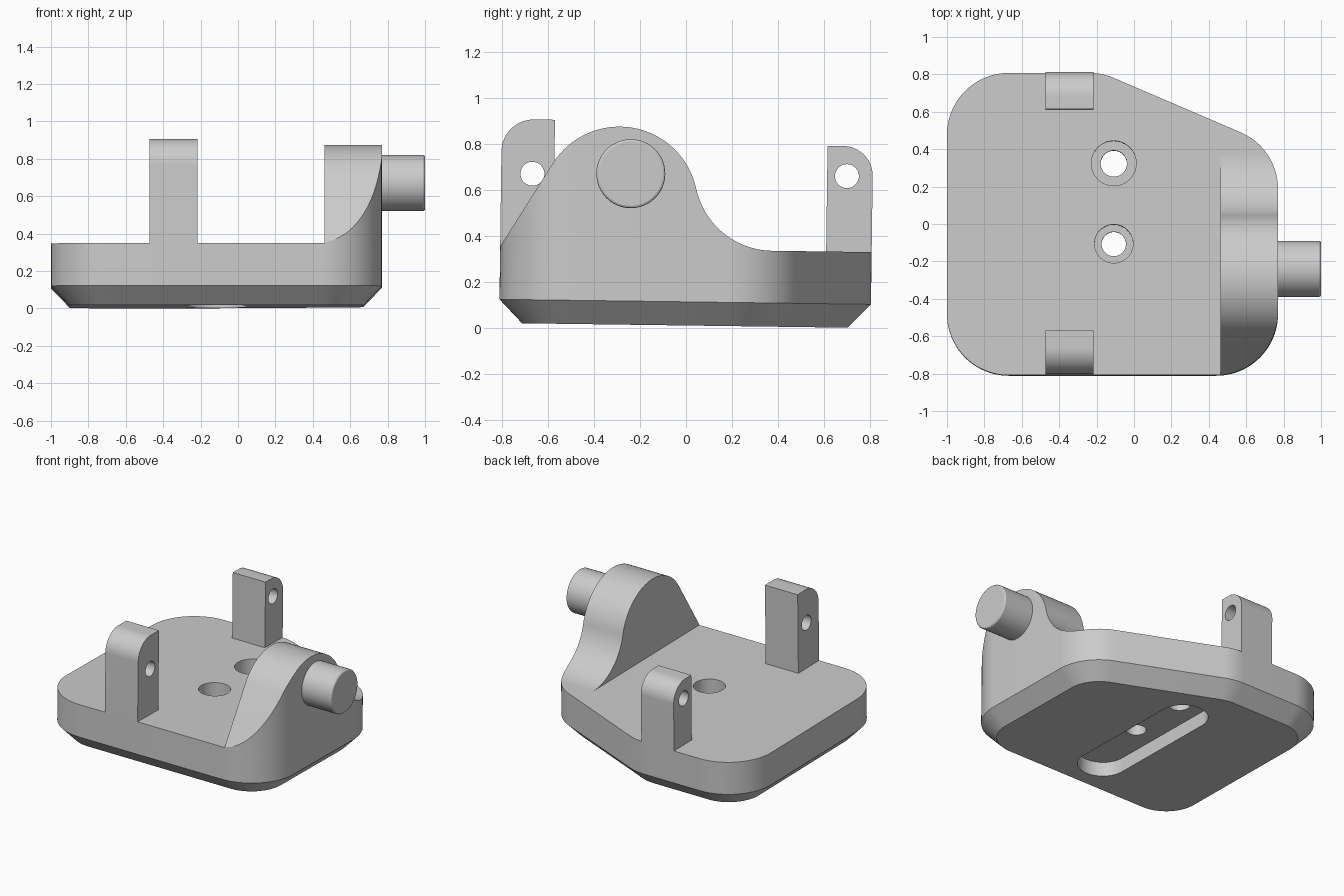
import bpy, bmesh, math
from mathutils import Matrix, Vector

old = bpy.data.objects.get("Cube")
if old:
    bpy.data.objects.remove(old, do_unlink=True)

grey = bpy.data.materials.new("light_grey")
grey.use_nodes = True
COLOUR = (0.6, 0.6, 0.6, 1)
grey.diffuse_color = COLOUR
grey.node_tree.nodes["Principled BSDF"].inputs["Base Color"].default_value = COLOUR

TILT = Matrix.Rotation(-0.0135, 4, 'X')   # the whole part leans slightly
BASE, TOP = 0.01, 0.34                    # plate underside and upper face


def arc(cx, cy, r, start, end, steps=32):
    """Points along an arc, angles in radians."""
    angles = [start + (end - start) * i / steps for i in range(steps + 1)]
    return [(cx + r * math.cos(a), cy + r * math.sin(a)) for a in angles]


def circle(cx, cy, r):
    return arc(cx, cy, r, 0, math.tau, 48)[:-1]


def rounded(corners, inset=0):
    """Counter-clockwise polygon of (x, y, radius) corners with arcs."""
    pts = []
    for i, (x, y, r) in enumerate(corners):
        p = Vector((x, y))
        a = (p - Vector(corners[i - 1][:2])).normalized()
        b = (Vector(corners[(i + 1) % len(corners)][:2]) - p).normalized()
        if r == 0:
            pts.append((x, y))
            continue
        turn = math.atan2(a.x * b.y - a.y * b.x, a.dot(b))
        c = p + (b - a).normalized() * r / math.cos(turn / 2)
        start = math.atan2(-a.x, a.y)
        pts += arc(c.x, c.y, r - inset, start, start + turn, 20)
    return pts


def loft(name, sections, axis='Z'):
    """Solid through (outline, height) sections along an axis."""
    bm = bmesh.new()
    rings = []
    for pts, h in sections:
        rings.append([bm.verts.new((u, v, h) if axis == 'Z' else (h, u, v)) for u, v in pts])
    for lo, hi in zip(rings, rings[1:]):
        for i in range(len(lo)):
            bm.faces.new((lo[i - 1], lo[i], hi[i], hi[i - 1]))
    bm.faces.new(rings[0])
    bm.faces.new(rings[-1])
    bmesh.ops.recalc_face_normals(bm, faces=bm.faces)
    mesh = bpy.data.meshes.new(name)
    bm.to_mesh(mesh)
    bm.free()
    mesh.materials.append(grey)
    obj = bpy.data.objects.new(name, mesh)
    bpy.context.collection.objects.link(obj)
    return obj


def select(obj):
    bpy.ops.object.select_all(action='DESELECT')
    obj.select_set(True)
    bpy.context.view_layer.objects.active = obj


def combine(obj, tool, operation='DIFFERENCE'):
    """Apply a boolean and discard the tool."""
    tool.hide_render = True
    mod = obj.modifiers.new("cut", 'BOOLEAN')
    mod.operation, mod.object, mod.solver = operation, tool, 'EXACT'
    select(obj)
    bpy.ops.object.modifier_apply(modifier=mod.name)
    bpy.data.objects.remove(tool, do_unlink=True)


def finish(obj):
    obj.data.transform(TILT)
    select(obj)
    bpy.ops.object.shade_smooth_by_angle(angle=math.radians(25))


# Base plate with rounded corners and a chamfered underside
R = 0.33
corners = [(-1, -0.813, R), (0.77, -0.813, R), (0.77, 0.4, R), (-0.17, 0.803, R), (-1, 0.803, R)]
outline = rounded(corners)
plate = loft("base_plate", [(rounded(corners, 0.1), BASE), (outline, BASE + 0.103), (outline, TOP)])

# Slot in the underside
slot = arc(-0.115, 0.35, 0.16, 0, math.pi) + arc(-0.115, -0.45, 0.16, math.pi, math.tau)
combine(plate, loft("slot_cutter", [(slot, -0.1), (slot, BASE + 0.1)]))

# Counterbored screw holes
for y, inner, outer in ((0.32, 0.07, 0.12), (-0.11, 0.065, 0.103)):
    for r, bottom in ((outer, TOP - 0.13), (inner, -0.2)):
        ring = circle(-0.108, y, r)
        combine(plate, loft("hole_cutter", [(ring, bottom), (ring, 0.6)]))
finish(plate)

# Side cheek: straight ramp, round crown, then a fillet down to the plate
cy, cz, crown = -0.297, 0.529, 0.342
fy = 0.37
k, d = TOP - cz, fy - cy
fillet = (d * d + k * k - crown * crown) / (2 * (crown - k))
join = math.atan2(k + fillet, d)
profile = [(-0.815, TOP)]
profile += arc(cy, cz, crown, math.radians(148), join)
profile += arc(fy, TOP + fillet, fillet, math.pi + join, 1.5 * math.pi)[1:]
cheek = loft("side_cheek", [(profile, 0.462), (profile, 1.2)], 'X')
combine(cheek, loft("outline_cutter", [(outline, 0.1), (outline, 1.2)]), 'INTERSECT')
finish(cheek)

# Pivot pin with a softened rim
py, pz = -0.249, 0.667
pin = loft("pivot_pin", [(circle(py, pz, 0.15), 0.7), (circle(py, pz, 0.15), 0.99),
                         (circle(py, pz, 0.146), 0.997), (circle(py, pz, 0.14), 1.0)], 'X')
finish(pin)

# Upright lugs with one rounded outer corner and a cross hole
lugs = (
    ("front_lug", [(-0.813, 0.3, 0), (-0.582, 0.3, 0), (-0.582, 0.897, 0), (-0.813, 0.897, 0.14)],
     (-0.677, 0.661)),
    ("back_lug", [(0.605, 0.3, 0), (0.803, 0.3, 0), (0.803, 0.8, 0.13), (0.605, 0.8, 0)],
     (0.691, 0.669)),
)
for name, shape, hole in lugs:
    side = rounded(shape)
    lug = loft(name, [(side, -0.472), (side, -0.217)], 'X')
    ring = circle(*hole, 0.052)
    combine(lug, loft("lug_cutter", [(ring, -0.6), (ring, 0)], 'X'))
    finish(lug)
